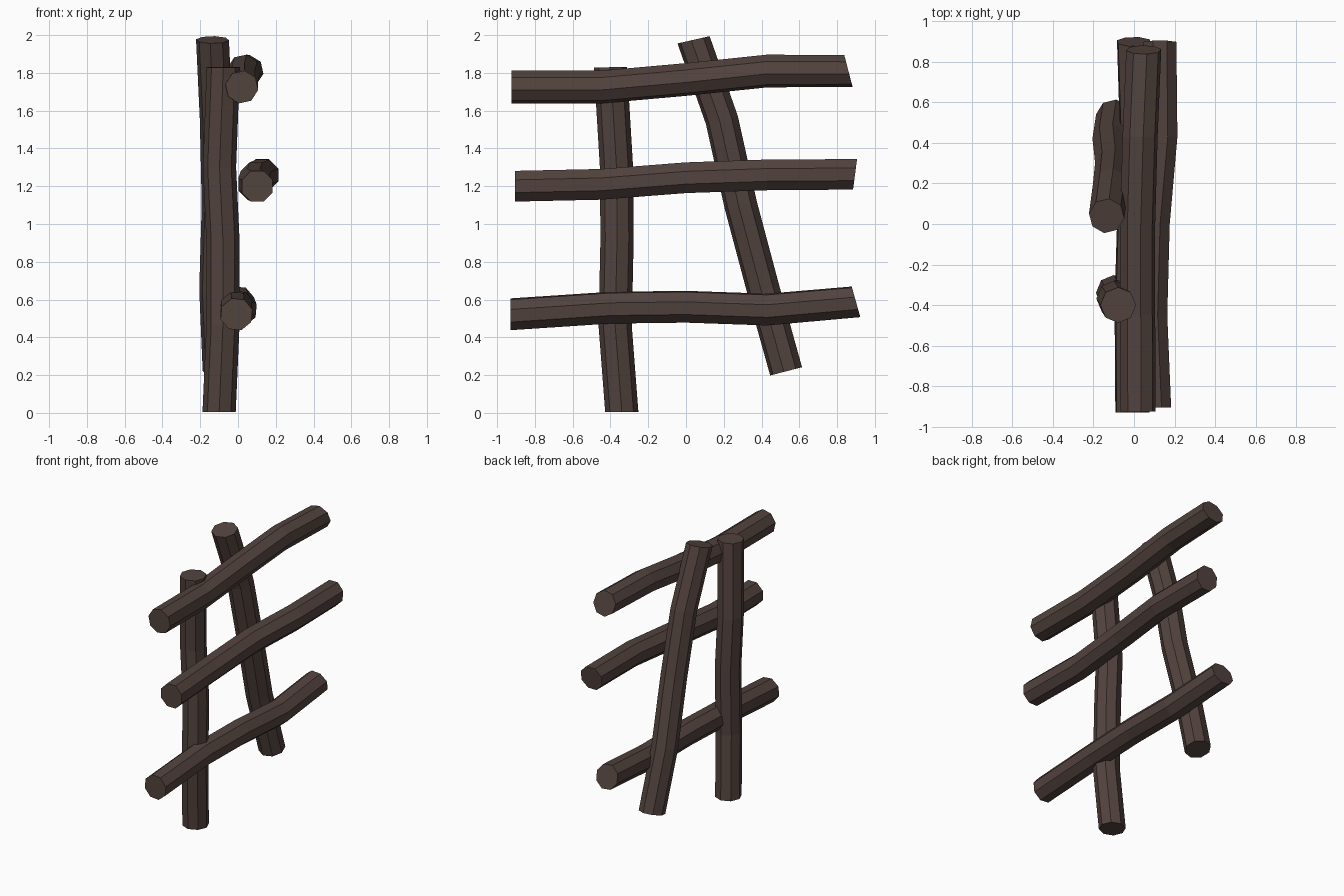
import bpy, bmesh, math
from mathutils import Vector

if "Cube" in bpy.data.objects:
    bpy.data.objects.remove(bpy.data.objects["Cube"])

SIDES = 8
RADIUS = 0.088

bark = bpy.data.materials.new("dark_brown_wood")
bark.diffuse_color = (0.085, 0.056, 0.048, 1)
bark.use_nodes = True
bark.node_tree.nodes["Principled BSDF"].inputs["Base Color"].default_value = bark.diffuse_color


def log(name, path, axis, phase=0, end_axis=None):
    """Eight-sided crooked log: rings square to axis, the last one square to end_axis."""
    bm = bmesh.new()
    u = Vector((1, 0, 0))
    rings = []
    for i, p in enumerate(path):
        n = Vector(end_axis if end_axis and i == len(path) - 1 else axis).normalized()
        v = u.cross(n)
        ring = []
        for k in range(SIDES):
            a = math.radians(phase) + 2 * math.pi * k / SIDES
            ring.append(bm.verts.new(Vector(p) + RADIUS * (u * math.cos(a) + v * math.sin(a))))
        rings.append(ring)
    for a, b in zip(rings, rings[1:]):
        for k in range(SIDES):
            j = (k + 1) % SIDES
            bm.faces.new((a[k], a[j], b[j], b[k]))
    bm.faces.new(rings[0])
    bm.faces.new(rings[-1])
    bmesh.ops.recalc_face_normals(bm, faces=bm.faces)
    me = bpy.data.meshes.new(name)
    bm.to_mesh(me)
    bm.free()
    me.materials.append(bark)
    ob = bpy.data.objects.new(name, me)
    bpy.context.collection.objects.link(ob)


# Upright posts
log("front_post", [(-0.10, -0.34, 0.005), (-0.08, -0.375, 0.46), (-0.08, -0.365, 0.92),
                   (-0.098, -0.368, 1.30), (-0.078, -0.40, 1.83)],
    (0, 0, 1), 0, (0, -0.02, 1))
log("leaning_post", [(-0.10, 0.53, 0.22), (-0.118, 0.41, 0.65), (-0.105, 0.29, 1.10),
                     (-0.115, 0.19, 1.55), (-0.135, 0.04, 1.975)],
    (0, -0.25, 0.968), 8, (0, -0.22, 0.968))

# Cross rails
log("top_rail", [(0.02, -0.925, 1.725), (0.018, -0.45, 1.725), (0.018, 0, 1.765),
                 (0.03, 0.43, 1.81), (0.048, 0.86, 1.81)],
    (0, 1, 0), -10, (0, 1, 0.26))
log("middle_rail", [(0.102, -0.905, 1.20), (0.083, -0.45, 1.21), (0.095, 0, 1.245),
                    (0.133, 0.43, 1.26), (0.128, 0.895, 1.263)],
    (0, 1, 0), 22.5, (0, 1, -0.13))
log("bottom_rail", [(-0.008, -0.93, 0.522), (-0.012, -0.40, 0.557), (0.0, 0, 0.562),
                    (0.015, 0.43, 0.547), (0.0, 0.90, 0.588)],
    (0, 1, 0), 17, (0, 1, 0.28))
